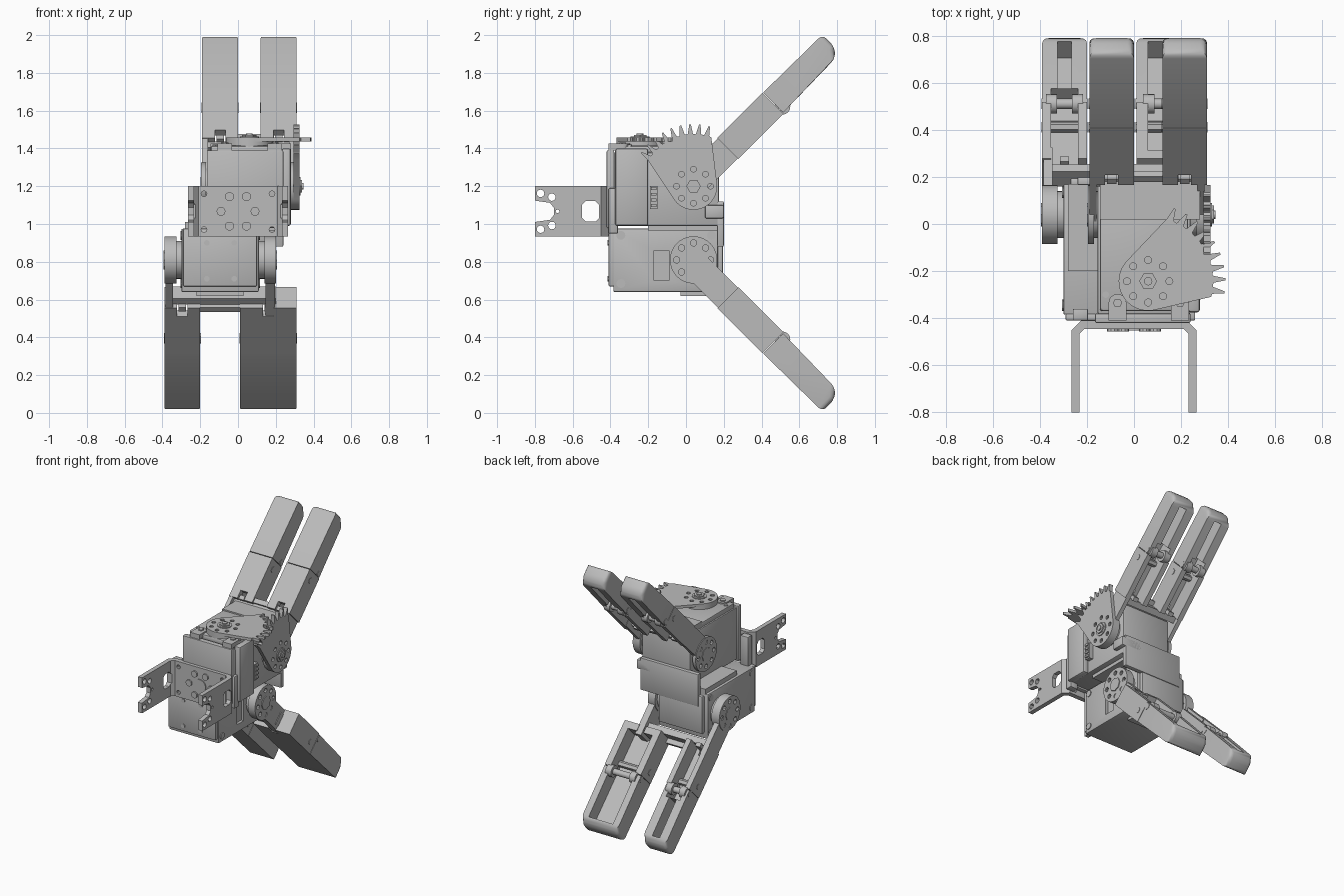
import bpy, bmesh
from math import sin, cos, pi, radians

if "Cube" in bpy.data.objects:
    bpy.data.objects.remove(bpy.data.objects["Cube"])

grey = bpy.data.materials.new("machined grey")
grey.use_nodes = True
GREY = (0.5, 0.5, 0.5, 1)
grey.diffuse_color = GREY
grey.node_tree.nodes["Principled BSDF"].inputs["Base Color"].default_value = GREY
parts = []


def rect(u0, u1, v0, v1):
    return [(u0, v0), (u1, v0), (u1, v1), (u0, v1)]


def circle(u, v, r, n=24):
    return [(u + r * cos(2 * pi * i / n), v + r * sin(2 * pi * i / n)) for i in range(n)]


def ring(u, v, radius, count, r):
    return [circle(u + radius * cos(2 * pi * i / count),
                   v + radius * sin(2 * pi * i / count), r, 10) for i in range(count)]


def solid(name, axis, profiles, a, b, bevel=0.0):
    """Extrude closed outlines along an axis from a to b."""
    place = {"x": lambda u, v: (a, u, v), "y": lambda u, v: (u, a, v), "z": lambda u, v: (u, v, a)}[axis]
    bm = bmesh.new()
    for outline in profiles:
        face = bm.faces.new([bm.verts.new(place(u, v)) for u, v in outline])
        grown = bmesh.ops.extrude_face_region(bm, geom=[face])
        for item in grown["geom"]:
            if isinstance(item, bmesh.types.BMVert):
                item.co["xyz".index(axis)] = b
    bmesh.ops.recalc_face_normals(bm, faces=bm.faces)
    if bevel:
        bmesh.ops.bevel(bm, geom=bm.edges[:], offset=bevel, segments=2, profile=0.5, affect="EDGES")
    mesh = bpy.data.meshes.new(name)
    bm.to_mesh(mesh)
    bm.free()
    mesh.materials.append(grey)
    obj = bpy.data.objects.new(name, mesh)
    bpy.context.collection.objects.link(obj)
    parts.append(obj)
    return obj


def box(name, x, y, z, bevel=0.0):
    return solid(name, "x", [rect(*y, *z)], x[0], x[1], bevel)


def cut(obj, *cutters):
    """Subtract the cutters for good and remove them."""
    for c in cutters:
        mod = obj.modifiers.new("cut", "BOOLEAN")
        mod.object, mod.operation, mod.solver = c, "DIFFERENCE", "EXACT"
    bpy.context.view_layer.update()
    result = bpy.data.meshes.new_from_object(obj.evaluated_get(bpy.context.evaluated_depsgraph_get()))
    obj.modifiers.clear()
    obj.data = result
    for c in cutters:
        parts.remove(c)
        bpy.data.objects.remove(c)
    return obj


PY, LOW, HIGH = 0.04, 0.81, 1.2     # pivot depth and heights
H = 0.7071


def finger(label, pz, x0, x1, wide=False):
    """Two hinged segments, hollow on the inner side, angled away from the pivot."""
    up = 1 if pz == HIGH else -1

    def at(points):
        return [(PY + H * (s + n), pz + up * H * (s - n)) for s, n in points]

    def bar(part, s0, s1, n0, n1, xa, xb, bevel=0.0):
        return solid(label + part, "x", [at(rect(s0, s1, n0, n1))], xa, xb, bevel)

    mid, slot = (x0 + x1) / 2, (0.1 if wide else 0.03)
    inner = 0.1 if wide else 0.057
    # proximal channel
    lower = bar("_proximal", 0.27, 0.608, -0.092, 0.066, x0, x1)
    cut(lower, bar("_pocket", 0.32 if wide else 0.2, 0.65, -0.05, 0.2, mid - inner, mid + inner),
        bar("_notch", 0.2, 0.33, -0.2, 0.2, mid - 0.028, mid + 0.028))
    bar("_notch_tab", 0.27, 0.3, -0.085, 0.05, mid - 0.02, mid + 0.02)
    # distal fingertip
    tip = solid(label + "_distal", "x", [at([(0.612, -0.09), (1.05, -0.085), (1.05, 0.005),
                                             (1.01, 0.052), (0.612, 0.06)])], x0, x1)
    bm = bmesh.new()
    bm.from_mesh(tip.data)
    far = max(v.co.y for v in bm.verts) - 0.12
    ends = [e for e in bm.edges if all(v.co.y > far for v in e.verts)]
    bmesh.ops.bevel(bm, geom=ends, offset=0.028, segments=3, profile=0.5, affect="EDGES")
    bm.to_mesh(tip.data)
    bm.free()
    cut(tip, bar("_tip_pocket", 0.55 if wide else 0.7, 0.99, -0.05, 0.2, mid - slot, mid + slot),
        bar("_knuckle_gap", 0.55, 0.7, -0.05, 0.2, mid - inner, mid + inner))
    # knuckle lugs and pin
    centre = at([(0.63, 0.035)])[0]
    solid(label + "_knuckle_pin", "x", [circle(*centre, 0.022, 16)], x0 - 0.003, x1 + 0.003)
    for side in (-1, 1):
        c = mid + side * (inner - 0.002)
        solid(label + "_knuckle_lug", "x", [circle(*centre, 0.042, 16)], c - 0.024, c + 0.024)
    hole = at([(0.55, -0.025)])[0]
    solid(label + "_side_screw", "x", [circle(*hole, 0.022, 6)], x0 - 0.003, x1 + 0.003)
    return bar


def hub(label, pz, xa, xb, face):
    """Servo horn: drilled disc with a tapered collar behind it."""
    disc = solid(label, "x", [circle(PY, pz, 0.125, 40)], xa, xb)
    out = xb if face > 0 else xa
    cut(disc, solid("horn_holes", "x", ring(PY, pz, 0.09, 8, 0.017), out - 0.02, out + 0.02))
    solid(label + "_centre", "x", [circle(PY, pz, 0.05, 8)], out - 0.004, out + 0.006)
    back = xa if face > 0 else xb
    solid(label + "_collar", "x", [circle(PY, pz, 0.1, 32)], back - face * 0.04, back)


def gear(name, axis, u, v, a0, a1, a, b, teeth=9):
    """Toothed sector blending into a round hub."""
    points, step = [], (a1 - a0) / teeth
    for i in range(teeth):
        for f, r in ((0.0, 0.275), (0.3, 0.278), (0.5, 0.328), (0.66, 0.328), (0.92, 0.278)):
            t = radians(a0 + (i + f) * step)
            points.append((u + r * cos(t), v + r * sin(t)))
    start, end = a1 + 62, a0 + 298
    for i in range(25):
        t = radians(start + (end - start) * i / 24)
        points.append((u + 0.125 * cos(t), v + 0.125 * sin(t)))
    obj = solid(name, axis, [points], a, b)
    cut(obj, solid("gear_holes", axis, ring(u, v, 0.09, 8, 0.015), a - 0.01, b + 0.01))
    solid(name + "_washer", axis, [circle(u, v, 0.05)], b - 0.005, b + 0.006)
    solid(name + "_nut", axis, [circle(u, v, 0.038, 6)], b, b + 0.015)
    solid(name + "_bolt", axis, [circle(u, v, 0.018, 12)], b, b + 0.022)


# lower servo
lower = box("lower_servo", (-0.3, 0.11), (-0.385, 0.17), (0.64, 0.975), 0.008)
cut(lower, box("side_recess", (0.09, 0.2), (-0.17, -0.09), (0.7, 0.86)))
box("lower_front_cover", (-0.29, 0.1), (-0.41, -0.38), (0.67, 0.975), 0.006)
box("lower_back_cover", (-0.27, 0.09), (0.16, 0.195), (0.68, 0.96), 0.008)
solid("lower_corner_screws", "x", [circle(y, z, 0.024, 12) for y in (-0.345, 0.135) for z in (0.685, 0.94)],
      -0.305, 0.116)
solid("lower_front_screws", "y", [circle(x, z, 0.015, 12) for x in (-0.165, -0.02) for z in (0.71, 0.9)],
      -0.416, -0.4)
hub("lower_right_horn", LOW, 0.14, 0.2, 1)
hub("lower_left_horn", LOW, -0.39, -0.325, -1)

# deck between the servos and rear frame
box("middle_deck", (-0.28, 0.2), (-0.2, 0.17), (0.965, 1.01))
box("rear_frame", (-0.24, 0.24), (0.165, 0.2), (0.88, 1.12), 0.006)
box("rear_block", (0.1, 0.27), (0.1, 0.2), (1.03, 1.1), 0.008)

# upper servo
box("upper_servo", (-0.155, 0.24), (-0.385, 0.175), (0.99, 1.38), 0.01)
box("upper_servo_lid", (-0.145, 0.23), (-0.37, 0.185), (1.37, 1.415), 0.012)
box("upper_front_cover", (-0.165, 0.24), (-0.42, -0.38), (0.98, 1.39), 0.006)
box("upper_side_cover", (0.23, 0.28), (-0.375, -0.2), (0.99, 1.4), 0.012)
box("side_connector", (0.23, 0.27), (-0.19, -0.15), (1.08, 1.2))
solid("connector_pins", "x", [rect(-0.185, -0.155, 1.09 + i * 0.03, 1.105 + i * 0.03) for i in range(4)], 0.26, 0.28)
solid("lid_screws", "z", [circle(x, y, 0.014, 12) for x in (-0.12, 0.22) for y in (-0.3, 0.05)], 1.41, 1.42)
hub("upper_left_horn", HIGH, -0.195, -0.17, -1)
hub("upper_right_horn", HIGH, 0.265, 0.3, 1)
solid("lid_ledge", "z", [rect(-0.145, 0.28, 0.02, 0.185)], 1.38, 1.425)

# meshing sector gears
gear("side_gear", "x", PY, HIGH, 70, 151, 0.295, 0.325)
gear("top_gear", "z", 0.06, -0.243, -14, 74, 1.437, 1.457)
solid("top_gear_boss", "z", [circle(0.06, -0.243, 0.125, 40)], 1.4, 1.44)

# fingers with their driving arms
for label, pz, x0, x1, arm, wide in (("lower_left_finger", LOW, -0.39, -0.2, (-0.385, -0.345), False),
                                     ("lower_right_finger", LOW, 0.01, 0.31, (0.145, 0.195), True),
                                     ("upper_left_finger", HIGH, -0.19, 0.0, (-0.19, -0.16), False),
                                     ("upper_right_finger", HIGH, 0.12, 0.31, (0.27, 0.3), False)):
    bar = finger(label, pz, x0, x1, wide)
    bar("_arm", 0.04, 0.34, -0.088, 0.062, *arm)
    if x0 < 0:  # tie bars shared by each pair
        span = (-0.355, 0.2) if pz == LOW else (-0.17, 0.29)
        bar("_tie_bar", 0.23, 0.275, -0.06, 0.03, *span)
        bar("_lower_tie", 0.275, 0.31, -0.08, -0.05, x0 + 0.17, span[1] - 0.1)
box("bottom_tongue", (-0.22, 0.03), (-0.03, 0.13), (0.62, 0.65))

# front fork bracket, chamfered corners
half = [(0.265, -0.8), (0.265, -0.45), (0.225, -0.41)]
inside = [(0.21, -0.445), (0.232, -0.467), (0.232, -0.8)]
fork = solid("fork_bracket", "z", [half + [(-x, y) for x, y in half[::-1]]
                                   + [(-x, y) for x, y in inside[::-1]] + inside], 0.935, 1.2)
MID = 1.067
window = [(-0.55, MID - 0.035), (-0.53, MID - 0.055), (-0.48, MID - 0.055), (-0.46, MID - 0.035)]
window += [(y, 2 * MID - z) for y, z in window[::-1]]
mouth = [(-0.85, MID - 0.07), (-0.79, MID - 0.055), (-0.72, MID - 0.045), (-0.7, MID - 0.02)]
mouth += [(y, 2 * MID - z) for y, z in mouth[::-1]]
holes = [circle(y, MID + s * z, 0.02, 12) for y, z in ((-0.77, 0.095), (-0.71, 0.075)) for s in (-1, 1)]
cut(fork, solid("fork_cutter", "x", [window, mouth, circle(-0.68, MID, 0.01, 8)] + holes, -0.4, 0.4),
    solid("plate_holes", "y", [circle(x, z, 0.015, 10) for x in (-0.18, 0.18) for z in (0.97, 1.16)], -0.6, -0.3))
solid("fork_horn", "y", [circle(0, MID, 0.12, 32)], -0.425, -0.4)
solid("fork_hub", "y", [circle(0, MID, 0.048)], -0.452, -0.43)
solid("fork_screws", "y", ring(0, MID, 0.09, 6, 0.024), -0.456, -0.43)
for x in (-0.07, 0.195):
    tab = [(x - 0.038, -0.41), (x + 0.038, -0.41)] + [(x + 0.038 * cos(pi * i / 8), -0.335 + 0.038 * sin(pi * i / 8))
                                                      for i in range(9)]
    solid("fork_tab", "z", [tab], 1.39, 1.425)
    solid("fork_tab_screw", "z", [circle(x, -0.335, 0.02, 6)], 1.42, 1.432)
for side in (-1, 1):
    box("fork_side_rail", tuple(sorted((side * 0.195, side * 0.26))), (-0.41, -0.36), (0.95, 1.19), 0.006)

# crisp edges, smooth round faces
bpy.ops.object.select_all(action="DESELECT")
for obj in parts:
    obj.select_set(True)
bpy.context.view_layer.objects.active = parts[0]
bpy.ops.object.shade_smooth_by_angle(angle=radians(30))
